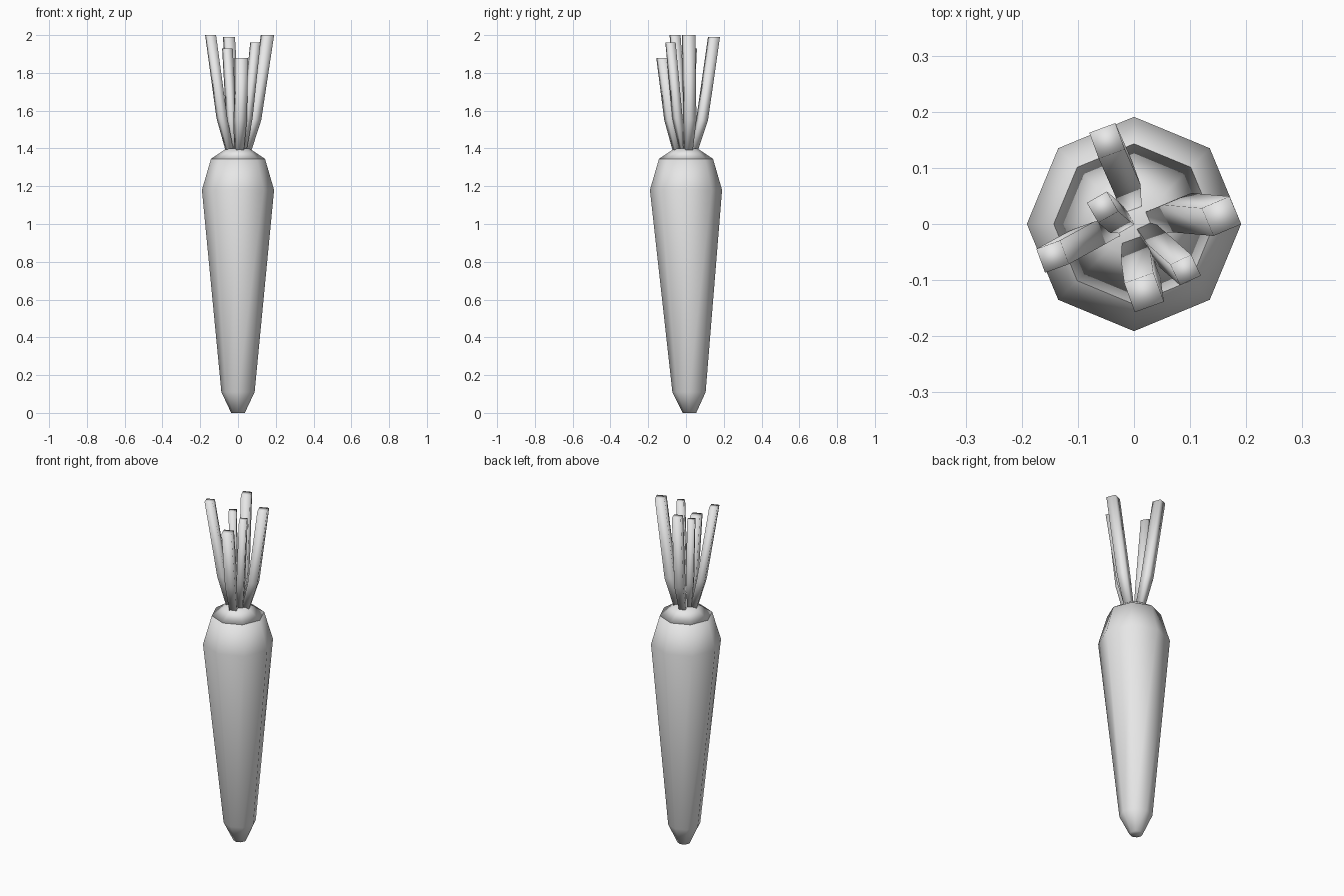
import bpy
import bmesh
import math
from mathutils import Vector

if "Cube" in bpy.data.objects:
    bpy.data.objects.remove(bpy.data.objects["Cube"])

grey = bpy.data.materials.new("plain light grey")
grey.use_nodes = True
grey.diffuse_color = (0.8, 0.8, 0.8, 1)
grey.node_tree.nodes["Principled BSDF"].inputs["Base Color"].default_value = (0.8, 0.8, 0.8, 1)


def ring(bm, center, radius, sides, turn=0.0):
    """Horizontal ring of vertices."""
    c = Vector(center)
    angles = [turn + math.tau * i / sides for i in range(sides)]
    return [bm.verts.new(c + radius * Vector((math.cos(a), math.sin(a), 0))) for a in angles]


def loft(name, sections, sides):
    """Skin rings of (center, radius, turn) into a closed, smooth-shaded tube."""
    bm = bmesh.new()
    rings = [ring(bm, c, r, sides, t) for c, r, t in sections]
    for low, high in zip(rings, rings[1:]):
        for i in range(sides):
            j = (i + 1) % sides
            bm.faces.new((low[i], low[j], high[j], high[i]))
    bm.faces.new(reversed(rings[0]))
    bm.faces.new(rings[-1])
    bmesh.ops.recalc_face_normals(bm, faces=bm.faces)
    for f in bm.faces:
        f.smooth = True
    mesh = bpy.data.meshes.new(name)
    bm.to_mesh(mesh)
    bm.free()
    mesh.materials.append(grey)
    obj = bpy.data.objects.new(name, mesh)
    bpy.context.collection.objects.link(obj)
    return obj


# Tapered eight-sided root, its tip leaning slightly to the back
loft("root", [((0, 0.018, 0), 0.036, 0), ((0, 0.016, 0.11), 0.088, 0),
              ((0, 0, 1.18), 0.191, 0), ((0, 0, 1.345), 0.143, 0)], 8)

# Shallow crown, kept apart so its rim stays sharp
loft("crown", [((0, 0, 1.345), 0.143, 0), ((0, 0, 1.40), 0.06, 0)], 8)

# Leaf stalks: base, bend, tip, half diagonal of the square section, turn in degrees
stalks = {
    "back_stalk": ((-0.01, 0.04, 1.39), (-0.02, 0.085, 1.55), (-0.048, 0.148, 1.99), 0.035, 65),
    "centre_stalk": ((-0.02, 0.005, 1.39), (-0.035, 0.012, 1.55), (-0.056, 0.03, 1.93), 0.029, 75),
    "right_stalk": ((-0.045, -0.01, 1.39), (-0.085, -0.025, 1.56), (-0.145, -0.058, 2.0), 0.032, 65),
    "front_stalk": ((0.005, -0.045, 1.39), (0.012, -0.08, 1.55), (0.018, -0.122, 1.88), 0.039, 65),
    "front_left_stalk": ((0.025, -0.015, 1.39), (0.05, -0.045, 1.56), (0.092, -0.082, 1.96), 0.029, 70),
    "left_stalk": ((0.045, 0.01, 1.39), (0.088, 0.02, 1.55), (0.156, 0.014, 2.0), 0.038, 68),
}
for name, (base, bend, tip, half, turn) in stalks.items():
    t = math.radians(turn)
    loft(name, [(base, half * 0.75, t), (bend, half, t), (tip, half, t)], 4)
